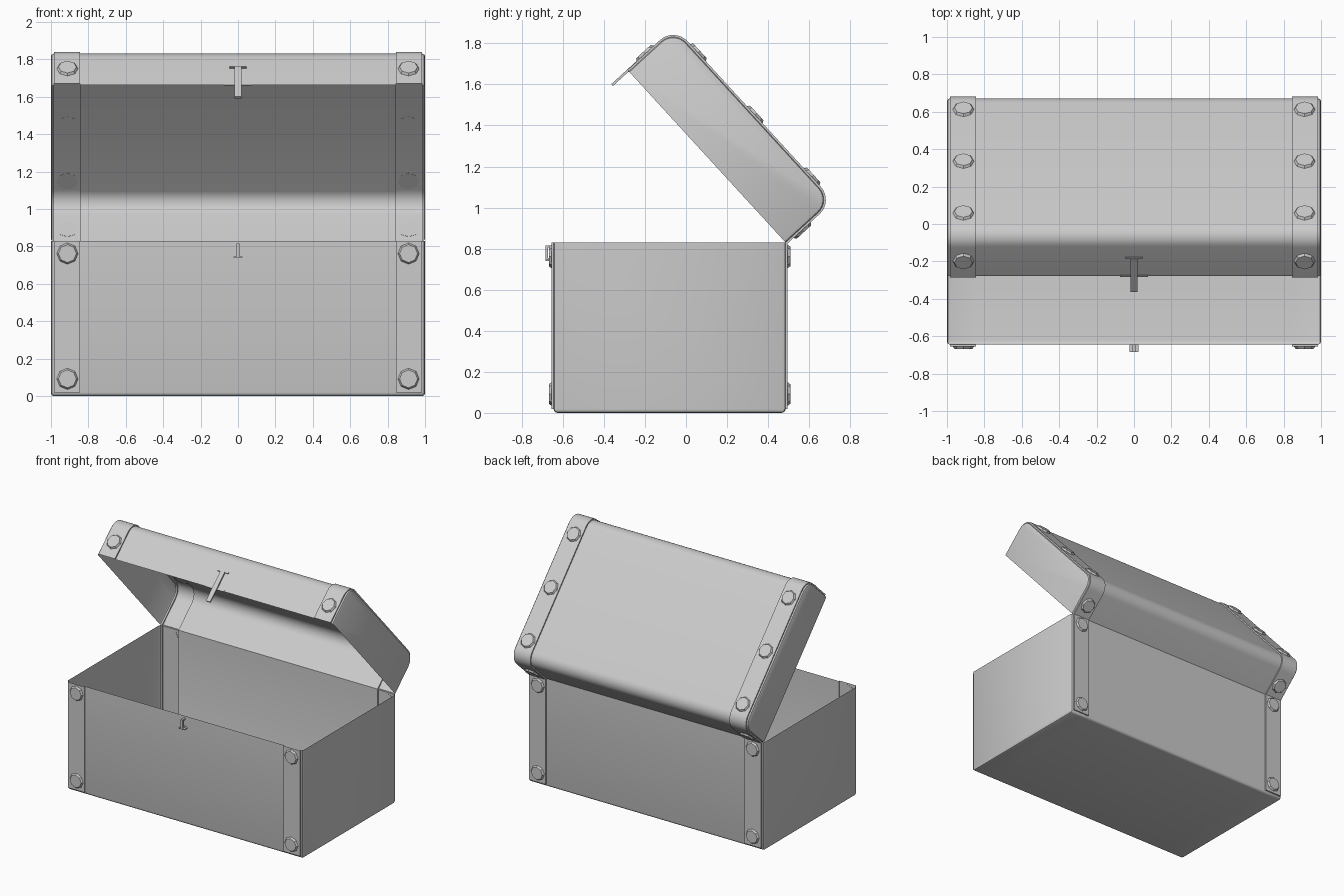
import bpy, bmesh
from math import sin, cos, pi, radians
from mathutils import Vector, Matrix

if "Cube" in bpy.data.objects:
    bpy.data.objects.remove(bpy.data.objects["Cube"])

A = radians(47.5)
HINGE = Vector((0, 0.485, 0.83))
DEPTH = 1.13
# frames: (direction from hinge towards front, direction away from the rim)
BOX = (Vector((0, -1, 0)), Vector((0, 0, -1)))
LID = (Vector((0, -cos(A), sin(A))), Vector((0, sin(A), cos(A))))


def place(frame, x, u, h):
    return HINGE + Vector((x, 0, 0)) + frame[0] * u + frame[1] * h


def finish(name, bm):
    bmesh.ops.recalc_face_normals(bm, faces=bm.faces)
    me = bpy.data.meshes.new(name)
    bm.to_mesh(me)
    bm.free()
    ob = bpy.data.objects.new(name, me)
    bpy.context.collection.objects.link(ob)
    bpy.ops.object.select_all(action='DESELECT')
    ob.select_set(True)
    bpy.context.view_layer.objects.active = ob
    bpy.ops.object.shade_smooth_by_angle(angle=radians(35))
    return ob


def u_profile(height, r, steps, strap_on_arc):
    """Points (u, h, normal u, normal h, strap flag) around a U section."""
    pts = [(0, 0, -1, 0, 1), (0, height - r, -1, 0, 1)]
    for side in (0, 1):
        cu = r if side == 0 else DEPTH - r
        for i in range(steps + 1):
            a = pi - (side + i / steps) * pi / 2
            pts.append((cu + r * cos(a), height - r + r * sin(a),
                        cos(a), sin(a), strap_on_arc))
    pts += [(DEPTH, height - r, 1, 0, 1), (DEPTH, 0, 1, 0, 1)]
    if strap_on_arc:
        pts = pts[:1] + pts[2:-2] + pts[-1:]
    return pts


def shell(name, frame, pts):
    """Thin shell: panel, raised strap bands near the ends, rounded side edges."""
    half = [(0.845, 0, 0), (0.845, 0.01, 1), (0.985, 0.01, 1), (0.985, 0, 0),
            (0.995, -0.004, 0), (1.0, -0.014, 0)]
    stations = [(-x, o, s) for x, o, s in reversed(half)] + half
    bm = bmesh.new()
    rings = []
    for x, off, strap in stations:
        ring = []
        for u, h, nu, nh, flag in pts:
            o = off * flag if strap else off
            ring.append(bm.verts.new(place(frame, x, u + nu * o, h + nh * o)))
        rings.append(ring)
    for a, b in zip(rings, rings[1:]):
        for i in range(len(pts) - 1):
            bm.faces.new((a[i], a[i + 1], b[i + 1], b[i]))
    bm.faces.new(rings[0])
    bm.faces.new(rings[-1])
    bmesh.ops.remove_doubles(bm, verts=bm.verts, dist=1e-5)
    bmesh.ops.dissolve_degenerate(bm, edges=bm.edges, dist=1e-5)
    return finish(name, bm)


def rivets(name, frame, spots):
    """Eight-sided studs mirrored on both straps."""
    bm = bmesh.new()
    X = Vector((1, 0, 0))
    for u, h, nu, nh in spots:
        n = frame[0] * nu + frame[1] * nh
        y = n.cross(X)
        for sx in (-0.912, 0.912):
            c = place(frame, sx, u + nu * 0.015, h + nh * 0.015)
            m = Matrix((X, y, n)).transposed().to_4x4()
            m.translation = c
            bmesh.ops.create_cone(bm, cap_ends=True, segments=8, radius1=0.059,
                                  radius2=0.048, depth=0.016, matrix=m)
    return finish(name, bm)


def bars(name, frame, boxes):
    """Boxes given as (x half width, u0, u1, h0, h1) in a frame."""
    bm = bmesh.new()
    for w, u0, u1, h0, h1 in boxes:
        v = [bm.verts.new(place(frame, x, u, h))
             for x in (-w, w) for u in (u0, u1) for h in (h0, h1)]
        for f in ((0, 1, 3, 2), (4, 5, 7, 6), (0, 1, 5, 4),
                  (2, 3, 7, 6), (0, 2, 6, 4), (1, 3, 7, 5)):
            bm.faces.new([v[i] for i in f])
    return finish(name, bm)


# chest body and open lid
shell("chest_body", BOX, u_profile(0.83, 0.02, 4, 0))
shell("lid", LID, u_profile(0.30, 0.085, 8, 1))

# studs
rivets("body_rivets", BOX, [(u, h, n, 0) for u, n in ((0, -1), (DEPTH, 1))
                            for h in (0.068, 0.738)])
rivets("lid_rivets", LID, [(0, 0.1, -1, 0), (DEPTH, 0.118, 1, 0)] +
       [(u, 0.30, 0, 1) for u in (0.15, 0.56, 0.97)])

# staple on the body front
F = DEPTH
bars("staple", BOX, [(0.008, F + 0.028, F + 0.04, 0.015, 0.085),
                     (0.008, F, F + 0.03, 0.015, 0.025),
                     (0.008, F, F + 0.03, 0.075, 0.085),
                     (0.025, F, F + 0.04, 0.083, 0.089)])

# hasp hanging from the lid front: strip, hinge pin, backing plate
bars("hasp", LID, [(0.018, F, F + 0.012, -0.105, 0.135),
                   (0.045, F, F + 0.008, 0.132, 0.142),
                   (0.075, F - 0.002, F + 0.003, -0.003, 0.012)])
